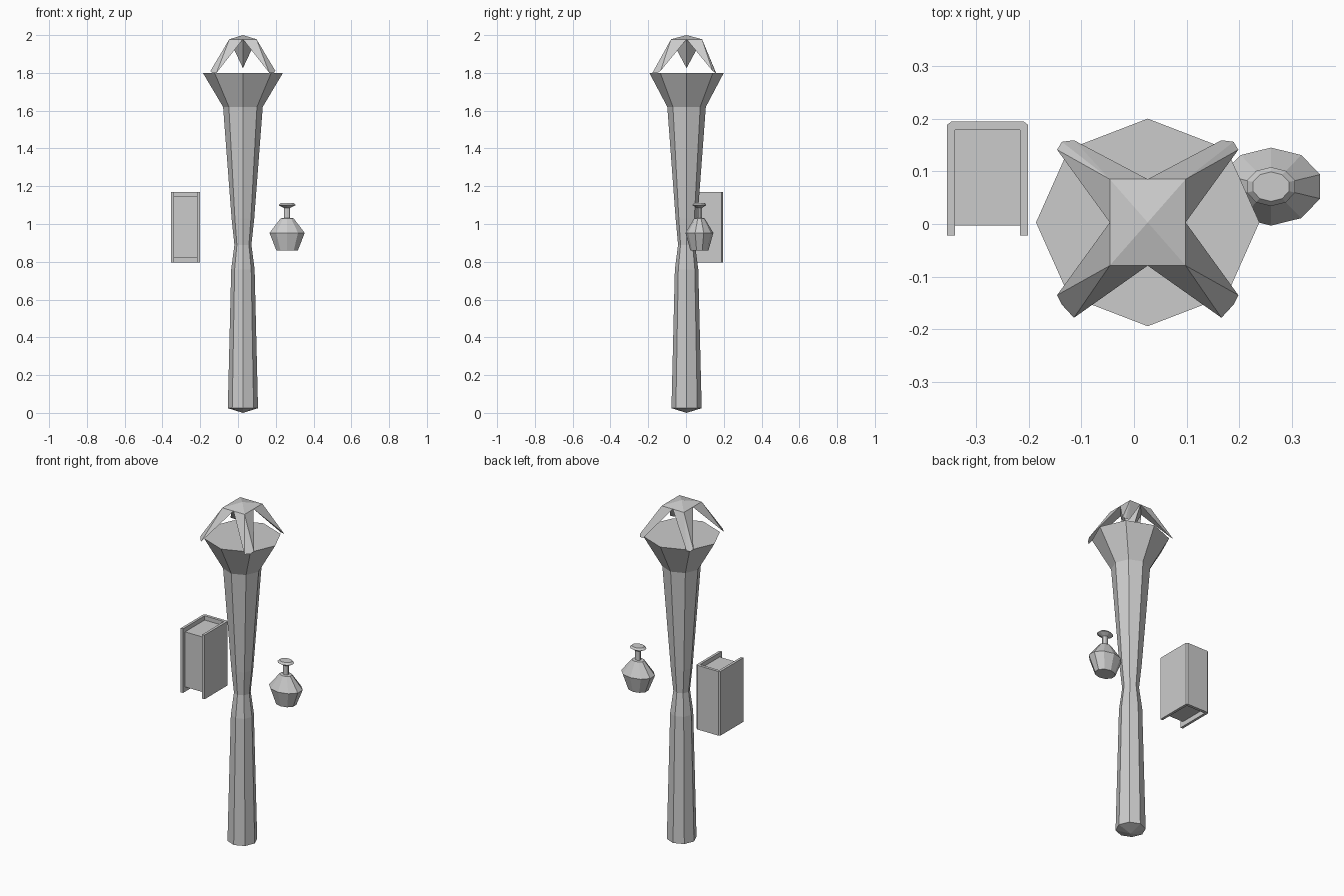
import bpy, bmesh
from math import cos, sin, pi

if "Cube" in bpy.data.objects:
    bpy.data.objects.remove(bpy.data.objects["Cube"])


def finish(name, bm):
    bmesh.ops.recalc_face_normals(bm, faces=bm.faces[:])
    me = bpy.data.meshes.new(name)
    bm.to_mesh(me)
    bm.free()
    ob = bpy.data.objects.new(name, me)
    bpy.context.collection.objects.link(ob)
    return ob


def lathe(name, rings, cx, cy, n, phase=0.0, tip=None):
    """Stack faceted elliptical rings (rx, ry, z); optional pointed bottom."""
    bm = bmesh.new()
    loops = []
    for rx, ry, z in rings:
        loops.append([bm.verts.new((cx + rx * cos(phase + 2 * pi * i / n),
                                    cy + ry * sin(phase + 2 * pi * i / n), z))
                      for i in range(n)])
    for a, b in zip(loops, loops[1:]):
        for i in range(n):
            j = (i + 1) % n
            bm.faces.new((a[i], a[j], b[j], b[i]))
    bm.faces.new(loops[-1])
    if tip is None:
        bm.faces.new(loops[0])
    else:
        t = bm.verts.new((cx, cy, tip))
        for i in range(n):
            bm.faces.new((loops[0][i], loops[0][(i + 1) % n], t))
    return finish(name, bm)


def hull(name, pts):
    bm = bmesh.new()
    for p in pts:
        bm.verts.new(p)
    bmesh.ops.convex_hull(bm, input=bm.verts[:])
    return finish(name, bm)


def prism(name, outline, z0, z1):
    bm = bmesh.new()
    f = bm.faces.new([bm.verts.new((x, y, z0)) for x, y in outline])
    r = bmesh.ops.extrude_face_region(bm, geom=[f])
    for v in r["geom"]:
        if isinstance(v, bmesh.types.BMVert):
            v.co.z = z1
    return finish(name, bm)


CX, CY = 0.026, 0.003

# Staff shaft with flared head, octagonal
lathe("staff_shaft", [(.080, .080, .025), (.062, .062, .76), (.045, .045, .89),
                      (.060, .058, 1.03), (.105, .102, 1.62), (.212, .197, 1.80)],
      CX, CY, 8, tip=0.0)

# Cage cap and the pointed spike hanging under it
hx, hy, zc = .072, .082, 1.978
corners = [(CX + sx * hx, CY + sy * hy, zc) for sx in (-1, 1) for sy in (-1, 1)]
mids = [(CX - hx, CY, zc), (CX + hx, CY, zc), (CX, CY - hy, zc), (CX, CY + hy, zc)]
hull("cage_cap", corners + [(CX, CY, 2.0)])
hull("cage_spike", mids + [(CX, CY, 1.825)])

# Four cage struts, front feet a little wider than the back ones
for sx, side in ((-1, "left"), (1, "right")):
    for sy, end in ((-1, "front"), (1, "back")):
        ya, yb, yc = (.138, .181, .156) if sy < 0 else (.138, .156, .153)
        foot = [(CX + sx * .172, CY + sy * ya, 1.81),
                (CX + sx * .140, CY + sy * yb, 1.80),
                (CX + sx * .163, CY + sy * yc, 1.80)]
        top = [(CX + sx * hx, CY + sy * hy, zc), (CX + sx * hx, CY, zc),
               (CX, CY + sy * hy, zc)]
        hull(f"cage_strut_{end}_{side}", foot + top)

# Book: U-shaped cover with chamfered spine, and recessed pages
BX = -.278
half = [(0, .195), (.068, .195), (.077, .188), (.077, -.022), (.062, -.022), (.062, .178)]
prism("book_cover", [(BX + x, y) for x, y in half]
      + [(BX - x, y) for x, y in reversed(half[1:])], .795, 1.17)
prism("book_pages", [(BX + sx * .062, y) for sx, y in
                     ((-1, -.003), (1, -.003), (1, .178), (-1, .178))], .823, 1.145)

# Bottle: ten-sided body, thin neck and flared lip
lathe("bottle", [(.060, .048, .86), (.098, .074, .953), (.036, .028, 1.03),
                 (.017, .014, 1.032), (.017, .014, 1.085), (.048, .037, 1.10),
                 (.036, .028, 1.111)], .26, .071, 10, phase=pi / 2)
